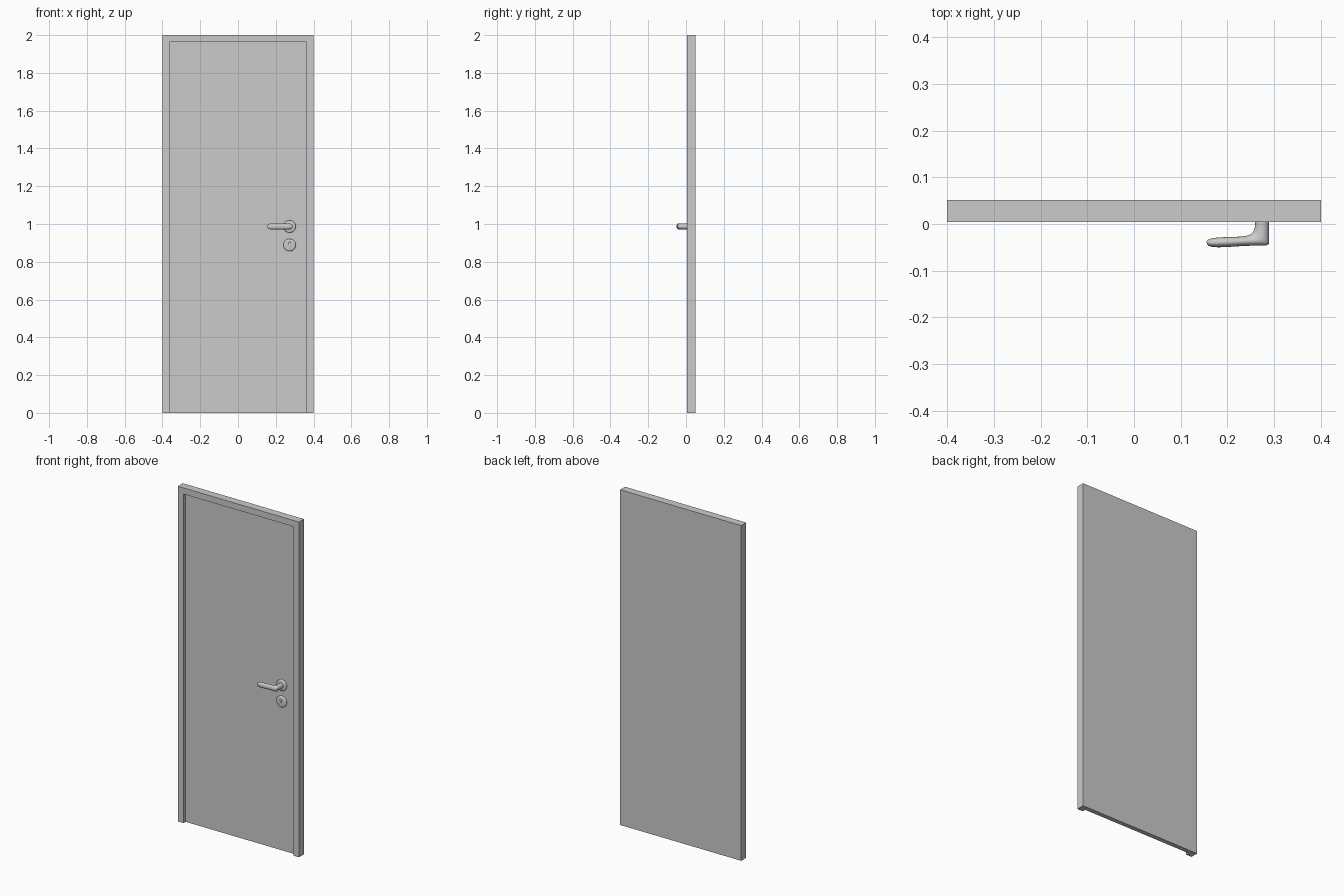
import bpy, bmesh, math

if "Cube" in bpy.data.objects:
    bpy.data.objects.remove(bpy.data.objects["Cube"])

HX = 0.273            # handle / lock axis
HANDLE_Z, LOCK_Z = 0.987, 0.889
FRONT, PANEL, BACK = 0.004, 0.024, 0.051


def finish(name, bm, smooth=True):
    bmesh.ops.recalc_face_normals(bm, faces=bm.faces)
    me = bpy.data.meshes.new(name)
    bm.to_mesh(me)
    bm.free()
    ob = bpy.data.objects.new(name, me)
    bpy.context.collection.objects.link(ob)
    if smooth:
        bpy.ops.object.select_all(action='DESELECT')
        ob.select_set(True)
        bpy.context.view_layer.objects.active = ob
        bpy.ops.object.shade_smooth_by_angle(angle=math.radians(40))
    return ob


def loft(name, rings):
    """Skin a list of equally sized point rings and cap both ends."""
    bm = bmesh.new()
    vs = [[bm.verts.new(p) for p in r] for r in rings]
    n = len(vs[0])
    for a, b in zip(vs, vs[1:]):
        for i in range(n):
            j = (i + 1) % n
            bm.faces.new((a[i], a[j], b[j], b[i]))
    bm.faces.new(vs[0])
    bm.faces.new(vs[-1])
    return finish(name, bm)


def disc(name, x, z, profile, n=40):
    """Turned part about the y axis; profile is (radius, y)."""
    t = [2 * math.pi * i / n for i in range(n)]
    return loft(name, [[(x + r * math.cos(a), y, z + r * math.sin(a)) for a in t]
                       for r, y in profile])


# Door leaf with raised three-sided frame, flush at the back
bm = bmesh.new()
outer = [(-0.4, 0), (-0.4, 2), (0.4, 2), (0.4, 0)]
inner = [(-0.362, 0), (-0.362, 1.963), (0.362, 1.963), (0.362, 0)]
layer = lambda pts, y: [bm.verts.new((x, y, z)) for x, z in pts]
of, ob_, inf, inp = layer(outer, FRONT), layer(outer, BACK), layer(inner, FRONT), layer(inner, PANEL)
for a, b in ((of, inf), (inf, inp), (of, ob_)):
    for i in range(3):
        bm.faces.new((a[i], a[i + 1], b[i + 1], b[i]))
bm.faces.new(inp)
bm.faces.new(ob_)
bm.faces.new((of[0], inf[0], inp[0], inp[3], inf[3], of[3], ob_[3], ob_[0]))
finish("door_leaf_and_frame", bm, smooth=False)

# Round cover plates
plate = [(0.033, PANEL + 0.002), (0.033, PANEL - 0.006), (0.031, PANEL - 0.009), (0.028, PANEL - 0.010)]
disc("handle_rosette", HX, HANDLE_Z, plate)
disc("lock_rosette", HX, LOCK_Z, plate)

# Lock cylinder: round plug with a narrow lower body and key slot
disc("lock_plug", HX, LOCK_Z + 0.007,
     [(0.0085, PANEL), (0.0085, PANEL - 0.0115), (0.0075, PANEL - 0.0125)], 24)


def box(name, x, y, z, sx, sy, sz):
    bpy.ops.mesh.primitive_cube_add(size=1, location=(x, y, z))
    ob = bpy.context.object
    ob.name, ob.scale = name, (sx, sy, sz)
    return ob


box("lock_lower_body", HX, PANEL - 0.006, LOCK_Z - 0.008, 0.009, 0.012, 0.020)
slot = box("key_slot_cutter", HX, PANEL - 0.013, LOCK_Z + 0.007, 0.002, 0.008, 0.010)
slot.hide_render = True
slot.hide_viewport = True
cut = bpy.data.objects["lock_plug"].modifiers.new("key_slot", 'BOOLEAN')
cut.object, cut.operation = slot, 'DIFFERENCE'

# Lever: elliptical sections between inner and outer plan edges
# (inner x, inner y, outer x, outer y, half height)
sections = [
    (0.259, 0.020, 0.289, 0.020, 0.0150),
    (0.259, 0.000, 0.289, 0.000, 0.0150),
    (0.2585, -0.008, 0.289, -0.022, 0.0152),
    (0.256, -0.015, 0.289, -0.036, 0.0155),
    (0.2525, -0.020, 0.2885, -0.043, 0.0158),
    (0.247, -0.0235, 0.284, -0.0455, 0.0160),
    (0.239, -0.0258, 0.265, -0.046, 0.0160),
    (0.225, -0.0272, 0.235, -0.047, 0.0158),
    (0.200, -0.028, 0.203, -0.0490, 0.0160),
    (0.178, -0.0290, 0.180, -0.0500, 0.0160),
    (0.165, -0.0310, 0.167, -0.0490, 0.0145),
    (0.158, -0.0340, 0.159, -0.0465, 0.0110),
    (0.1555, -0.0370, 0.156, -0.0430, 0.0060),
]
rings = []
for ix, iy, ox, oy, h in sections:
    cx, cy, dx, dy = (ix + ox) / 2, (iy + oy) / 2, (ox - ix) / 2, (oy - iy) / 2
    rings.append([(cx + dx * math.cos(a), cy + dy * math.cos(a), HANDLE_Z + h * math.sin(a))
                  for a in (2 * math.pi * i / 28 for i in range(28))])
loft("lever_handle", rings)
